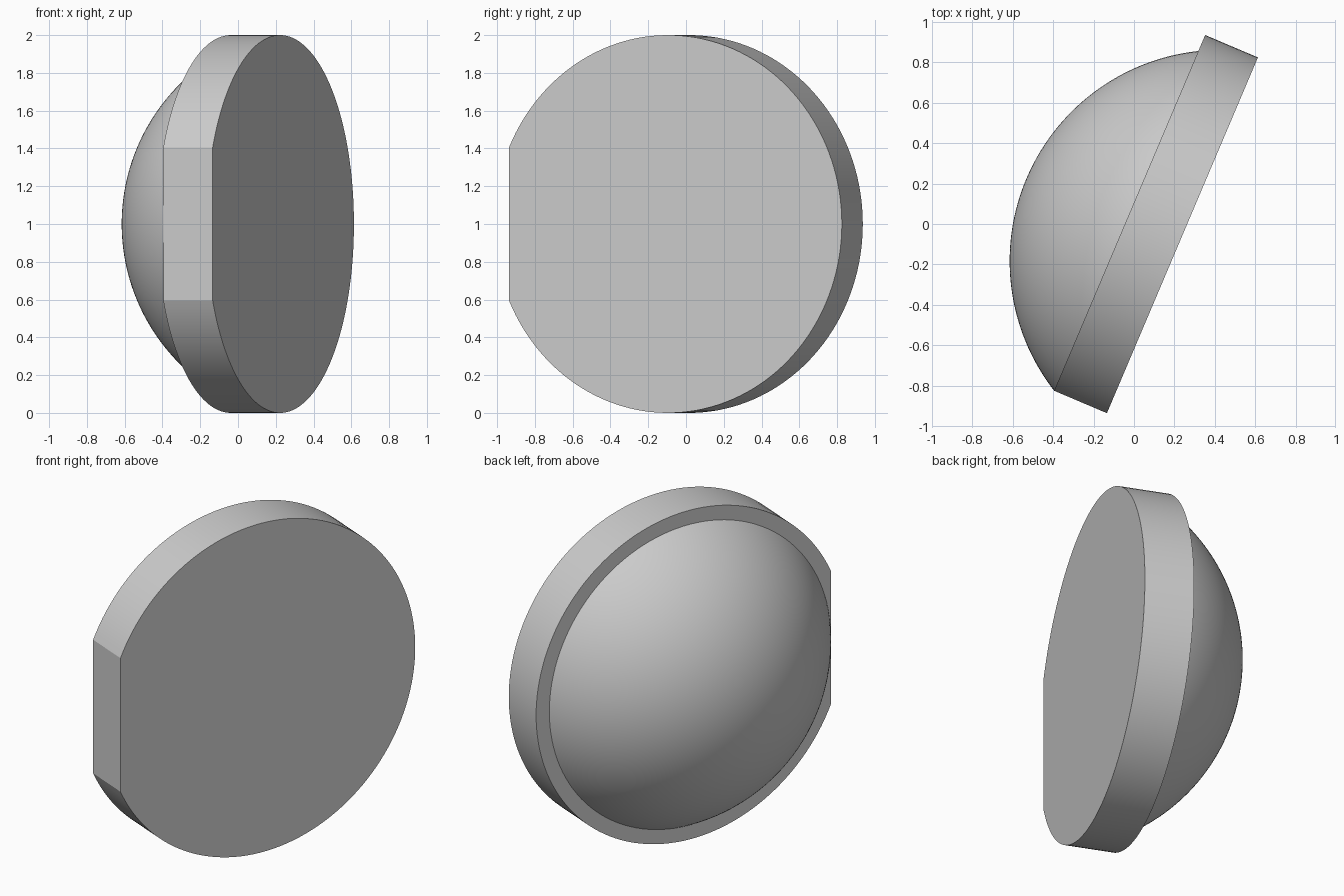
import bpy, bmesh
from math import sin, cos, acos, asin, pi, sqrt, radians
from mathutils import Matrix, Vector

if "Cube" in bpy.data.objects:
    bpy.data.objects.remove(bpy.data.objects["Cube"], do_unlink=True)

PLATE_RADIUS = 1.0
PLATE_DEPTH = 0.284
FLAT_DISTANCE = 0.914     # from plate centre to the cut edge, also the dome base radius
DOME_HEIGHT = 0.537
TURN = radians(23)

grey = bpy.data.materials.new("neutral grey")
grey.use_nodes = True
colour = (0.6, 0.6, 0.6, 1)
grey.diffuse_color = colour
grey.node_tree.nodes["Principled BSDF"].inputs["Base Color"].default_value = colour

# Shared frame: local x runs along the plate, local z points out of the dome
along = Vector((sin(TURN), cos(TURN), 0))
out = Vector((-cos(TURN), sin(TURN), 0))
frame = Matrix((along, out.cross(along), out)).transposed().to_4x4()
frame.translation = (0.223, -0.0955, 1)


def finish(bm, name, crease):
    bmesh.ops.recalc_face_normals(bm, faces=bm.faces[:])
    mesh = bpy.data.meshes.new(name)
    bm.to_mesh(mesh)
    bm.free()
    mesh.materials.append(grey)
    obj = bpy.data.objects.new(name, mesh)
    obj.matrix_world = frame
    bpy.context.collection.objects.link(obj)
    bpy.ops.object.select_all(action="DESELECT")
    obj.select_set(True)
    bpy.context.view_layer.objects.active = obj
    bpy.ops.object.shade_smooth_by_angle(angle=crease)
    return obj


# Round plate with one straight cut edge
bm = bmesh.new()
half_arc = pi - acos(FLAT_DISTANCE / PLATE_RADIUS)
steps = 128
rim = []
for i in range(steps + 1):
    a = half_arc * (2 * i / steps - 1)
    rim.append(bm.verts.new((PLATE_RADIUS * cos(a), PLATE_RADIUS * sin(a), 0)))
face = bm.faces.new(rim)
extruded = bmesh.ops.extrude_face_region(bm, geom=[face], use_keep_orig=True)
moved = [g for g in extruded["geom"] if isinstance(g, bmesh.types.BMVert)]
bmesh.ops.translate(bm, verts=moved, vec=(0, 0, PLATE_DEPTH))
finish(bm, "flat_sided_plate", radians(20))

# Shallow dome: a circular arc spun around the plate axis
bm = bmesh.new()
sphere_radius = (FLAT_DISTANCE ** 2 + DOME_HEIGHT ** 2) / (2 * DOME_HEIGHT)
centre_z = PLATE_DEPTH + DOME_HEIGHT - sphere_radius
cap_angle = asin(FLAT_DISTANCE / sphere_radius)
rings = 40
arc = []
for i in range(rings + 1):
    a = cap_angle * i / rings
    arc.append(bm.verts.new((sphere_radius * sin(a), 0, centre_z + sphere_radius * cos(a))))
edges = [bm.edges.new(pair) for pair in zip(arc, arc[1:])]
bmesh.ops.spin(bm, geom=arc + edges, cent=(0, 0, 0), axis=(0, 0, 1),
               angle=2 * pi, steps=128)
bmesh.ops.remove_doubles(bm, verts=bm.verts[:], dist=0.0005)
finish(bm, "dome", radians(30))
